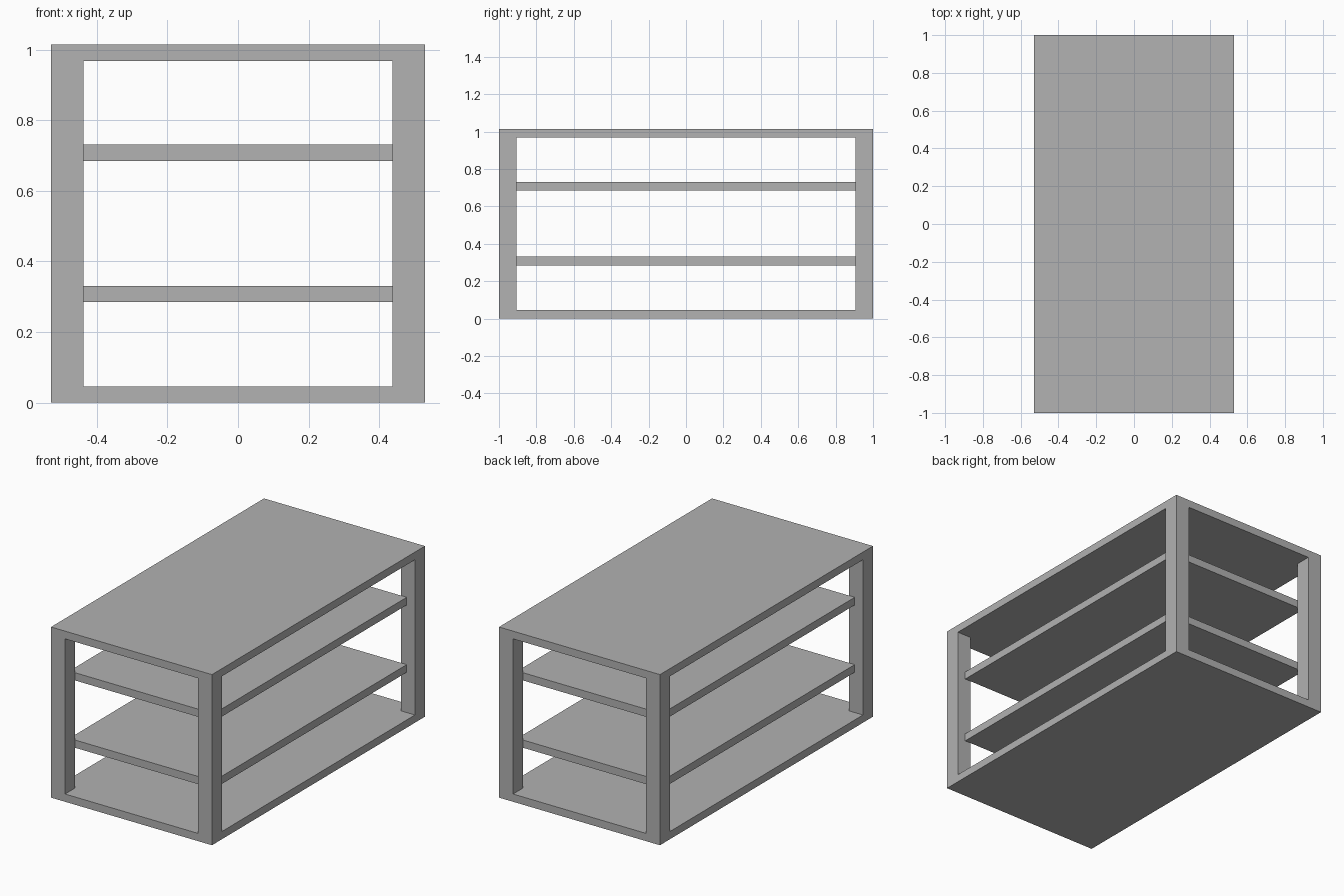
import bpy

cube = bpy.data.objects.get("Cube")
if cube:
    bpy.data.objects.remove(cube, do_unlink=True)

# Single flat colour
grey = bpy.data.materials.new("plain grey")
grey.use_nodes = True
colour = (0.445, 0.445, 0.445, 1)
grey.diffuse_color = colour
grey.node_tree.nodes["Principled BSDF"].inputs["Base Color"].default_value = colour

HALF_X, HALF_Y, HEIGHT = 0.529, 1.0, 1.014
BOARD = 0.046   # board thickness
POST = 0.094    # post width


def box(name, low, high):
    """Add a box between two opposite corners."""
    centre = [(a + b) / 2 for a, b in zip(low, high)]
    bpy.ops.mesh.primitive_cube_add(size=1, location=centre)
    part = bpy.context.object
    part.name = name
    part.scale = [b - a for a, b in zip(low, high)]
    bpy.ops.object.transform_apply(location=False, rotation=False, scale=True)
    part.data.materials.append(grey)
    return part


def board(name, half_x, half_y, bottom):
    return box(name, (-half_x, -half_y, bottom), (half_x, half_y, bottom + BOARD))


# Base and top boards span the full footprint
board("base_board", HALF_X, HALF_Y, 0)
board("top_board", HALF_X, HALF_Y, HEIGHT - BOARD)

# Shelves fit between the front and back posts, set in from the sides
for name, bottom in (("lower_shelf", 0.285), ("upper_shelf", 0.685)):
    board(name, 0.475, HALF_Y - POST, bottom)

# Corner posts
for side, sx in (("left", 1), ("right", -1)):
    for end, sy in (("front", -1), ("back", 1)):
        xs = sorted((sx * HALF_X, sx * (HALF_X - POST + 0.002)))
        ys = sorted((sy * HALF_Y, sy * (HALF_Y - POST)))
        box(f"{end}_{side}_post", (xs[0], ys[0], BOARD),
            (xs[1], ys[1], HEIGHT - BOARD))
